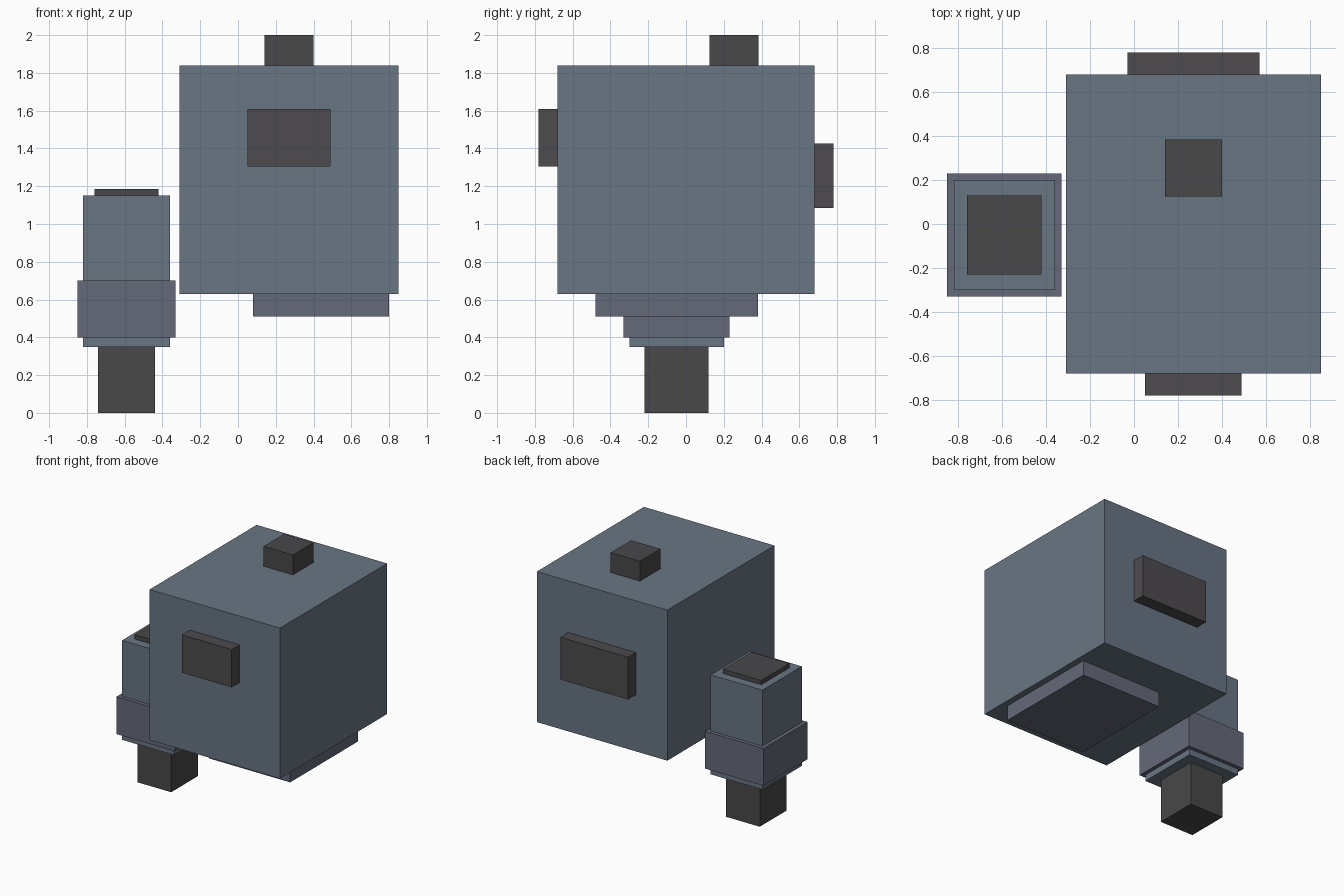
import bpy

if "Cube" in bpy.data.objects:
    bpy.data.objects.remove(bpy.data.objects["Cube"])


def material(name, color):
    mat = bpy.data.materials.new(name)
    mat.diffuse_color = (*color, 1.0)
    mat.use_nodes = True
    mat.node_tree.nodes["Principled BSDF"].inputs["Base Color"].default_value = mat.diffuse_color
    return mat


steel = material("blue_grey_steel", (0.14, 0.18, 0.23))
slate = material("slate_trim", (0.13, 0.14, 0.19))
dark = material("dark_metal", (0.065, 0.065, 0.068))
plate = material("plate_grey", (0.075, 0.07, 0.075))


def box(name, x, y, z, mat):
    """Flat-faced box from its (min, max) extents on each axis."""
    spans = (x, y, z)
    bpy.ops.mesh.primitive_cube_add(size=1, location=[(a + b) / 2 for a, b in spans])
    obj = bpy.context.object
    obj.name = name
    obj.scale = [b - a for a, b in spans]
    bpy.ops.object.transform_apply(location=False, rotation=False, scale=True)
    obj.data.materials.append(mat)
    return obj


# Large housing with its top, front, back and underside fittings
box("main_housing", (-0.31, 0.85), (-0.68, 0.68), (0.63, 1.84), steel)
box("top_knob", (0.14, 0.40), (0.125, 0.385), (1.84, 2.00), dark)
box("front_plate", (0.05, 0.49), (-0.78, -0.68), (1.305, 1.61), plate)
box("back_plate", (-0.03, 0.57), (0.68, 0.78), (1.085, 1.425), plate)
box("base_plate", (0.08, 0.80), (-0.48, 0.38), (0.51, 0.63), slate)

# Side column: stacked square sections around one centre (half x, half y, z range)
CX, CY = -0.59, -0.05
for name, hx, hy, z, mat in (
    ("side_foot", 0.15, 0.17, (0.00, 0.35), dark),
    ("side_column", 0.23, 0.25, (0.35, 1.15), steel),
    ("side_collar", 0.26, 0.28, (0.40, 0.70), slate),
    ("side_cap", 0.17, 0.18, (1.15, 1.185), dark),
):
    box(name, (CX - hx, CX + hx), (CY - hy, CY + hy), z, mat)
